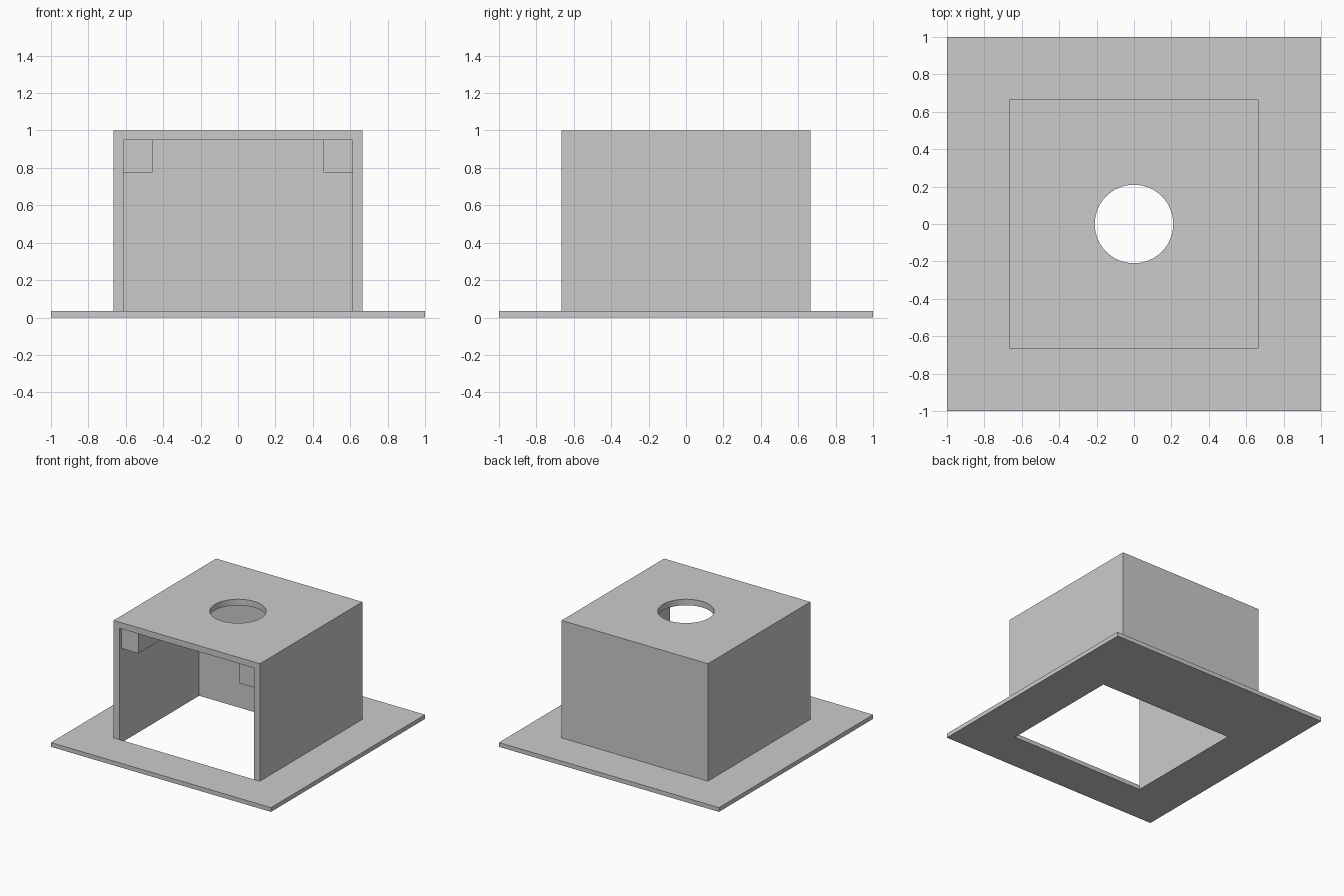
import bpy

cube = bpy.data.objects.get("Cube")
if cube:
    bpy.data.objects.remove(cube, do_unlink=True)

# Single grey finish
grey = bpy.data.materials.new("light_grey")
grey.use_nodes = True
colour = (0.6, 0.6, 0.6, 1)
grey.diffuse_color = colour
grey.node_tree.nodes["Principled BSDF"].inputs["Base Color"].default_value = colour

OUTER, INNER, TOP, CEILING, PLATE = 0.665, 0.612, 1.0, 0.95, 0.035
BACK = 0.37          # inner face of the thick back wall


def box(name, low, high):
    """Box between two opposite corners."""
    bpy.ops.mesh.primitive_cube_add(size=1, location=[(a + b) / 2 for a, b in zip(low, high)])
    ob = bpy.context.object
    ob.name = name
    ob.scale = [b - a for a, b in zip(low, high)]
    bpy.ops.object.transform_apply(location=False, rotation=False, scale=True)
    ob.data.materials.append(grey)
    return ob


def cut(target, cutter):
    """Subtract a cutter from the target and remove the cutter."""
    mod = target.modifiers.new("cut", 'BOOLEAN')
    mod.operation = 'DIFFERENCE'
    mod.solver = 'EXACT'
    mod.object = cutter
    bpy.context.view_layer.objects.active = target
    bpy.ops.object.modifier_apply(modifier=mod.name)
    bpy.data.objects.remove(cutter, do_unlink=True)


# Base flange, open below the cavity
flange = box("base_flange", (-1, -1, 0), (1, 1, PLATE))
cut(flange, box("flange_cutter", (-INNER, -OUTER, -1), (INNER, BACK, 1)))

# Housing, open at the front and below
housing = box("housing", (-OUTER, -OUTER, PLATE), (OUTER, OUTER, TOP))
cut(housing, box("cavity_cutter", (-INNER, -1, -1), (INNER, BACK, CEILING)))

# Round hole through the roof
bpy.ops.mesh.primitive_cylinder_add(vertices=64, radius=0.21, depth=0.5, location=(0, 0, TOP))
hole = bpy.context.object
hole.data.materials.append(grey)
cut(housing, hole)

# Rails in the upper corners of the cavity
for side, x in (("right", -INNER), ("left", INNER)):
    inner_x = x * 0.745
    box(side + "_corner_rail", (min(x, inner_x), -0.64, 0.775), (max(x, inner_x), BACK, CEILING))
